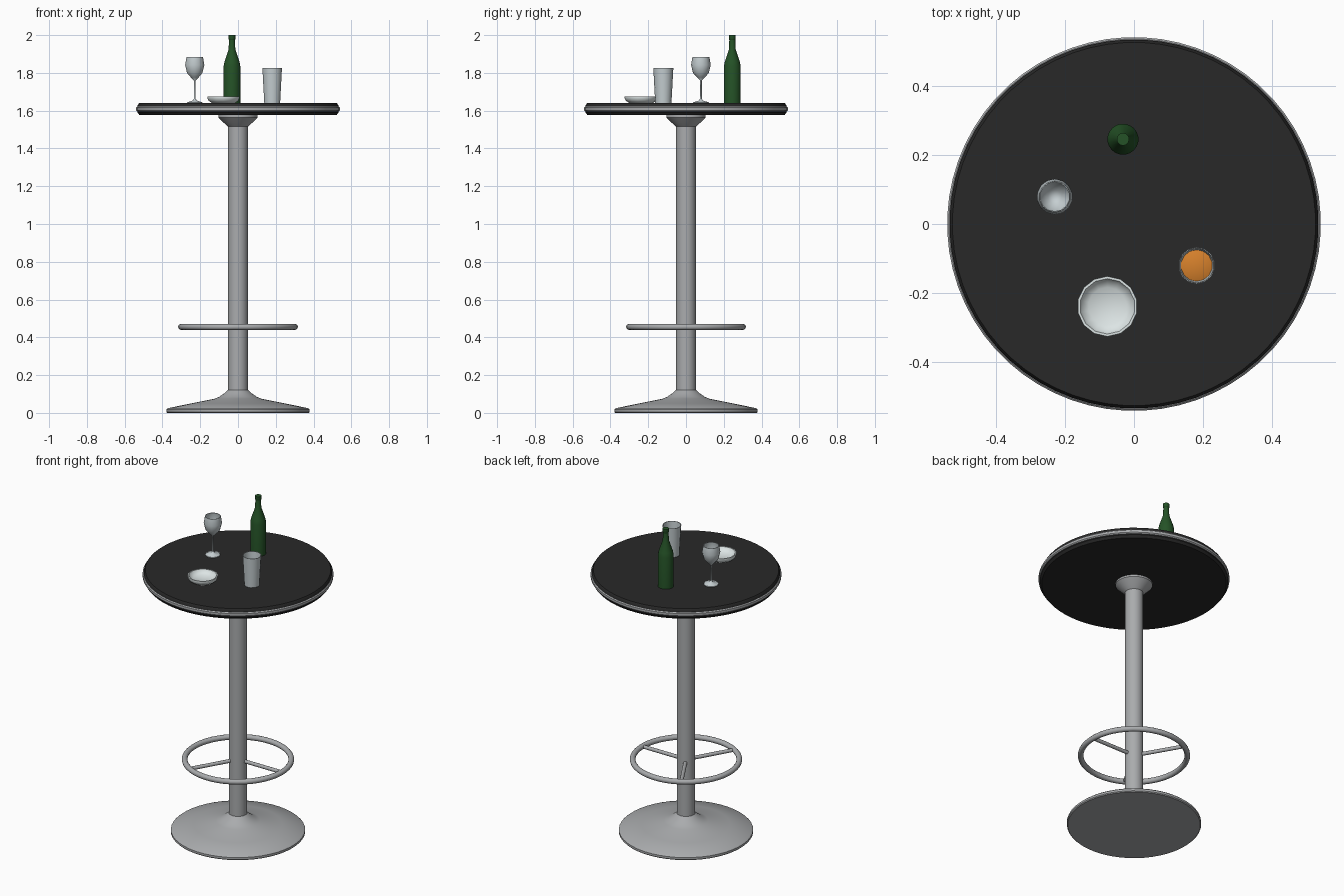
import bpy, bmesh, math
from mathutils import Vector

if "Cube" in bpy.data.objects:
    bpy.data.objects.remove(bpy.data.objects["Cube"])


def material(name, rgb):
    m = bpy.data.materials.new(name)
    m.diffuse_color = (*rgb, 1)
    m.use_nodes = True
    m.node_tree.nodes["Principled BSDF"].inputs["Base Color"].default_value = m.diffuse_color
    return m


METAL = material("brushed metal", (0.40, 0.41, 0.42))
BLACK = material("black laminate", (0.022, 0.022, 0.022))
GLASS = material("pale glass", (0.56, 0.62, 0.64))
WHITE = material("white china", (0.72, 0.78, 0.78))
GREEN = material("green glass", (0.018, 0.085, 0.02))
JUICE = material("orange juice", (0.68, 0.22, 0.025))


def finish(bm, name, mat, angle=35):
    bmesh.ops.recalc_face_normals(bm, faces=bm.faces)
    me = bpy.data.meshes.new(name)
    bm.to_mesh(me)
    bm.free()
    ob = bpy.data.objects.new(name, me)
    bpy.context.collection.objects.link(ob)
    me.materials.append(mat)
    bpy.ops.object.select_all(action='DESELECT')
    ob.select_set(True)
    bpy.context.view_layer.objects.active = ob
    bpy.ops.object.shade_smooth_by_angle(angle=math.radians(angle))
    return ob


def lathe(name, mat, profile, n=48, at=(0, 0), angle=35, closed=False):
    """Spin (radius, z) points about z; radius 0 becomes a pole."""
    bm = bmesh.new()
    rings = []
    for r, z in profile:
        if r == 0:
            rings.append([bm.verts.new((at[0], at[1], z))] * n)
        else:
            rings.append([bm.verts.new((at[0] + r * math.cos(2 * math.pi * (i + .5) / n),
                                        at[1] + r * math.sin(2 * math.pi * (i + .5) / n), z))
                          for i in range(n)])
    pairs = list(zip(rings, rings[1:]))
    if closed:
        pairs.append((rings[-1], rings[0]))
    for a, b in pairs:
        for i in range(n):
            j = (i + 1) % n
            vs = list(dict.fromkeys((a[i], a[j], b[j], b[i])))
            if len(vs) > 2:
                bm.faces.new(vs)
    return finish(bm, name, mat, angle)


# Pedestal: flared base, column and top flare
lathe("base", METAL, [(0, 0), (.375, 0), (.38, .005), (.38, .018), (.372, .025),
                      (.25, .050), (.125, .075), (.10, .085), (.075, .102), (.052, .122), (0, .122)])
lathe("column", METAL, [(0, .11), (.052, .11), (.052, 1.53), (0, 1.53)], 32)
lathe("top_flare", METAL, [(0, 1.515), (.052, 1.515), (.075, 1.535), (.105, 1.565), (.105, 1.58), (0, 1.58)], 32)

# Table top with metal edge band
lathe("table_top", BLACK, [(0, 1.576), (.522, 1.576), (.533, 1.59), (.533, 1.627), (.525, 1.64), (0, 1.64)], 64)
lathe("edge_band", METAL, [(.52, 1.596), (.535, 1.596), (.54, 1.602), (.54, 1.616), (.535, 1.621), (.52, 1.621)],
      64, closed=True)

# Foot ring and its three spokes
RING_Z = .455
lathe("foot_ring", METAL, [(.302 + .016 * math.cos(k * math.pi / 6), RING_Z + .016 * math.sin(k * math.pi / 6))
                           for k in range(12)], 48, closed=True)
for k in range(3):
    a = k * 2 * math.pi / 3
    d = Vector((math.cos(a), math.sin(a), 0))
    bm = bmesh.new()
    bmesh.ops.create_cone(bm, cap_ends=True, segments=12, radius1=.011, radius2=.011, depth=.27)
    bmesh.ops.transform(bm, matrix=d.to_track_quat('Z', 'Y').to_matrix().to_4x4(), verts=bm.verts)
    bmesh.ops.translate(bm, vec=d * .17 + Vector((0, 0, RING_Z)), verts=bm.verts)
    finish(bm, f"foot_spoke_{k + 1}", METAL)

# Bottle
lathe("bottle", GREEN, [(0, 1.64), (.045, 1.64), (.045, 1.835), (.040, 1.86), (.018, 1.925),
                        (.016, 1.975), (.018, 1.978), (.018, 2.0), (0, 2.0)], 20, (-.032, .245))

# Wine glass with hollow bowl
lathe("wine_glass", GLASS, [(0, 1.64), (.042, 1.64), (.042, 1.644), (.012, 1.653), (.005, 1.662), (.005, 1.76),
                            (.022, 1.777), (.042, 1.80), (.052, 1.842), (.045, 1.883),
                            (.042, 1.883), (.049, 1.842), (.039, 1.802), (.02, 1.78), (0, 1.768)],
      14, (-.229, .079), 50)

# Tumbler and the juice in it
lathe("tumbler", GLASS, [(0, 1.64), (.043, 1.64), (.053, 1.825), (.050, 1.825), (.041, 1.65), (0, 1.65)],
      14, (.181, -.12))
lathe("juice", JUICE, [(0, 1.648), (.040, 1.648), (.046, 1.74), (.032, 1.745), (0, 1.748)], 16, (.181, -.12))

# Small dish
lathe("dish", WHITE, [(0, 1.64), (.062, 1.64), (.080, 1.652), (.088, 1.668), (.087, 1.676), (.080, 1.676),
                      (.074, 1.664), (.055, 1.652), (0, 1.648)], 14, (-.077, -.238), 50)
